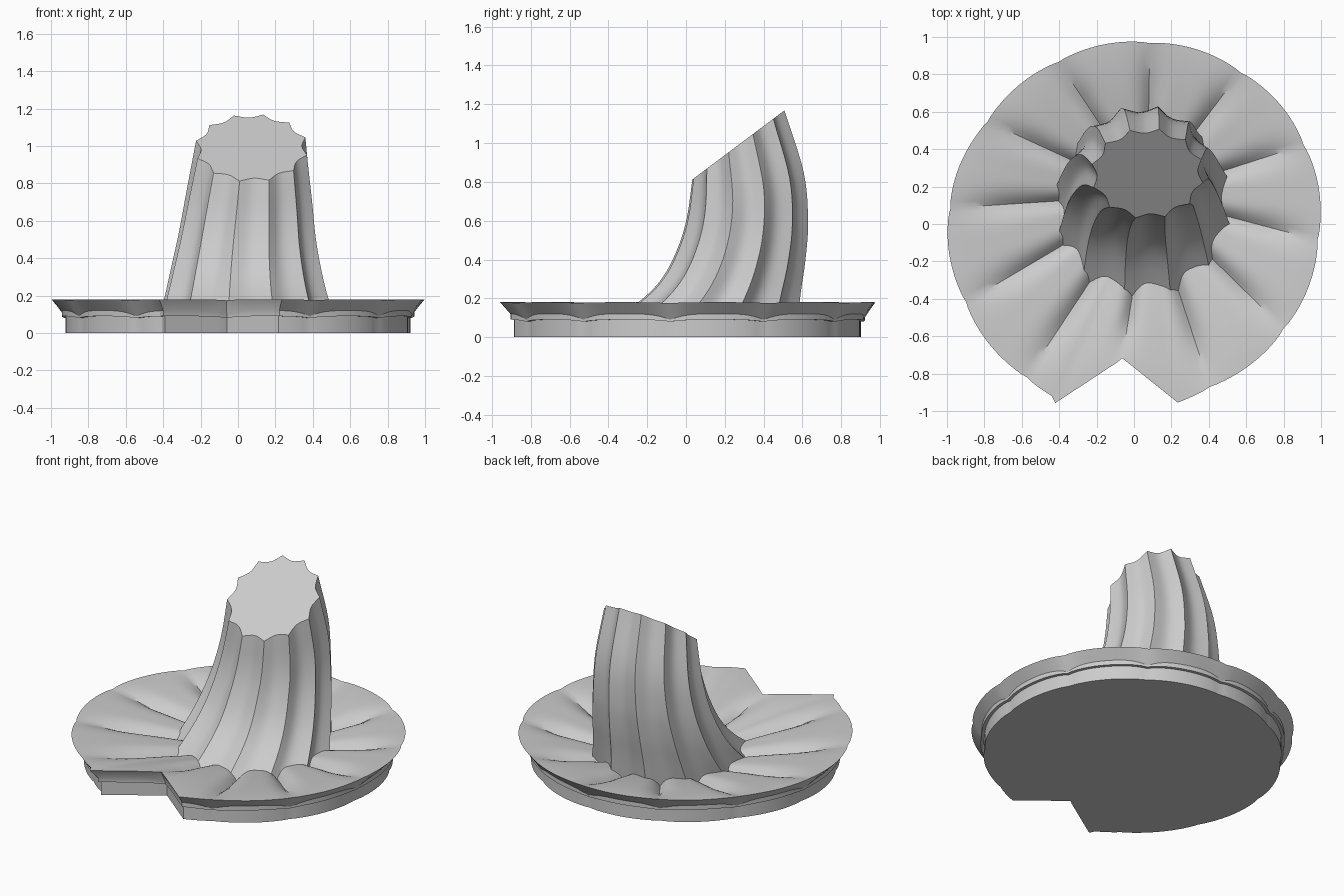
import bpy, bmesh, math
from math import sin, cos, radians, pi

if "Cube" in bpy.data.objects:
    bpy.data.objects.remove(bpy.data.objects["Cube"])

grey = bpy.data.materials.new("plain_grey")
grey.diffuse_color = (0.6, 0.6, 0.6, 1)
grey.use_nodes = True
grey.node_tree.nodes["Principled BSDF"].inputs["Base Color"].default_value = grey.diffuse_color


def spline(pts, t):
    """Catmull-Rom through equally spaced tuples, t in 0..len-1."""
    i = min(int(t), len(pts) - 2)
    f = t - i
    p1, p2 = pts[i], pts[i + 1]
    p0 = pts[i - 1] if i else [2 * a - b for a, b in zip(p1, p2)]
    p3 = pts[i + 2] if i + 2 < len(pts) else [2 * b - a for a, b in zip(p1, p2)]
    return [0.5 * (2 * b + (c - a) * f + (2 * a - 5 * b + 4 * c - d) * f * f
                   + (3 * b - a - 3 * c + d) * f ** 3)
            for a, b, c, d in zip(p0, p1, p2, p3)]


def loft(name, rings, angle):
    """Skin closed rings of points and cap both ends."""
    bm = bmesh.new()
    loops = [[bm.verts.new(p) for p in ring] for ring in rings]
    n = len(rings[0])
    for a, b in zip(loops, loops[1:]):
        for i in range(n):
            j = (i + 1) % n
            bm.faces.new((a[i], a[j], b[j], b[i]))
    bm.faces.new(loops[0][::-1])
    bm.faces.new(loops[-1])
    bmesh.ops.recalc_face_normals(bm, faces=bm.faces)
    me = bpy.data.meshes.new(name)
    bm.to_mesh(me)
    bm.free()
    me.materials.append(grey)
    ob = bpy.data.objects.new(name, me)
    bpy.context.collection.objects.link(ob)
    bpy.ops.object.select_all(action='DESELECT')
    bpy.context.view_layer.objects.active = ob
    ob.select_set(True)
    bpy.ops.object.shade_smooth_by_angle(angle=radians(angle))
    return ob


# Lid outline: twelve lobes starting at the front notch, 30 degrees each
LOBES, STEPS, START = 12, 16, -95
N = LOBES * STEPS
crease_r = [1.0, 0.96, 0.975, 0.985, 1.0, 0.99, 0.97, 0.955, 0.955, 0.985, 0.99, 1.0, 1.03]
left, notch, right = (-0.41, -0.95), (-0.06, -0.72), (0.24, -0.96)


def ray_line(a, p, q):
    """Distance along direction a to the line through p and q."""
    dx, dy = q[0] - p[0], q[1] - p[1]
    return (p[0] * dy - p[1] * dx) / (cos(a) * dy - sin(a) * dx)


outline = []   # angle, radius, crease amount
for i in range(N):
    a = radians(START + 360 * i / N)
    lobe = i / STEPS
    puff = abs(sin(pi * lobe))
    r = spline([(v,) for v in crease_r], lobe)[0] + 0.012 * puff ** 0.6
    if i <= 10:
        r = ray_line(a, notch, right)
    elif i >= N - 10:
        r = ray_line(a, left, notch)
    outline.append((a, r, (1 - puff) ** 2))


def flat_ring(scale, z, dip=0.0):
    return [(scale * r * cos(a), scale * r * sin(a), z - dip * c) for a, r, c in outline]


def dish_ring(s):
    """Top surface ring, s = 1 at the rim and 0 under the stem."""
    ring = []
    for a, r, c in outline:
        x = (1 - s) * (0.05 + 0.28 * cos(a)) + s * r * cos(a)
        y = (1 - s) * (0.11 + 0.28 * sin(a)) + s * r * sin(a)
        z = 0.18 - 0.11 * (1 - s) ** 1.5 - 0.05 * c * min(1, 2.5 * (1 - s)) - 0.005 * c
        ring.append((x, y, z))
    return ring


# Lid: stepped wall, flared rim and dished, lobed top
rings = [flat_ring(0.925, 0), flat_ring(0.925, 0.09, 0.01), flat_ring(0.945, 0.09, 0.01),
         flat_ring(0.945, 0.12, 0.03)]
rings += [dish_ring(1 - k / 16) for k in range(17)]
loft("lobed_lid", rings, 32)

# Stem sections: front y, front z, back y, back z, half width, centre x
sections = [(-0.46, 0.04, 0.58, 0.04, 0.485, 0.05),
            (-0.25, 0.18, 0.595, 0.22, 0.44, 0.045),
            (-0.13, 0.30, 0.62, 0.40, 0.405, 0.045),
            (-0.05, 0.45, 0.633, 0.60, 0.37, 0.05),
            (0.0, 0.61, 0.61, 0.85, 0.34, 0.06),
            (0.03, 0.81, 0.51, 1.17, 0.30, 0.072)]
FLUTES, SUB = 12, 8
rings = []
for k in range(26):
    fy, fz, by, bz, w, cx = spline(sections, k / 5)
    ring = []
    for i in range(FLUTES * SUB):
        a = radians(18) + 2 * pi * i / (FLUTES * SUB)
        r = 1.01 - 0.11 * sin(pi * (i % SUB) / SUB)
        h = (1 + r * sin(a)) / 2
        ring.append((cx + w * r * cos(a), fy + (by - fy) * h, fz + (bz - fz) * h))
    rings.append(ring)
loft("fluted_stem", rings, 28)
